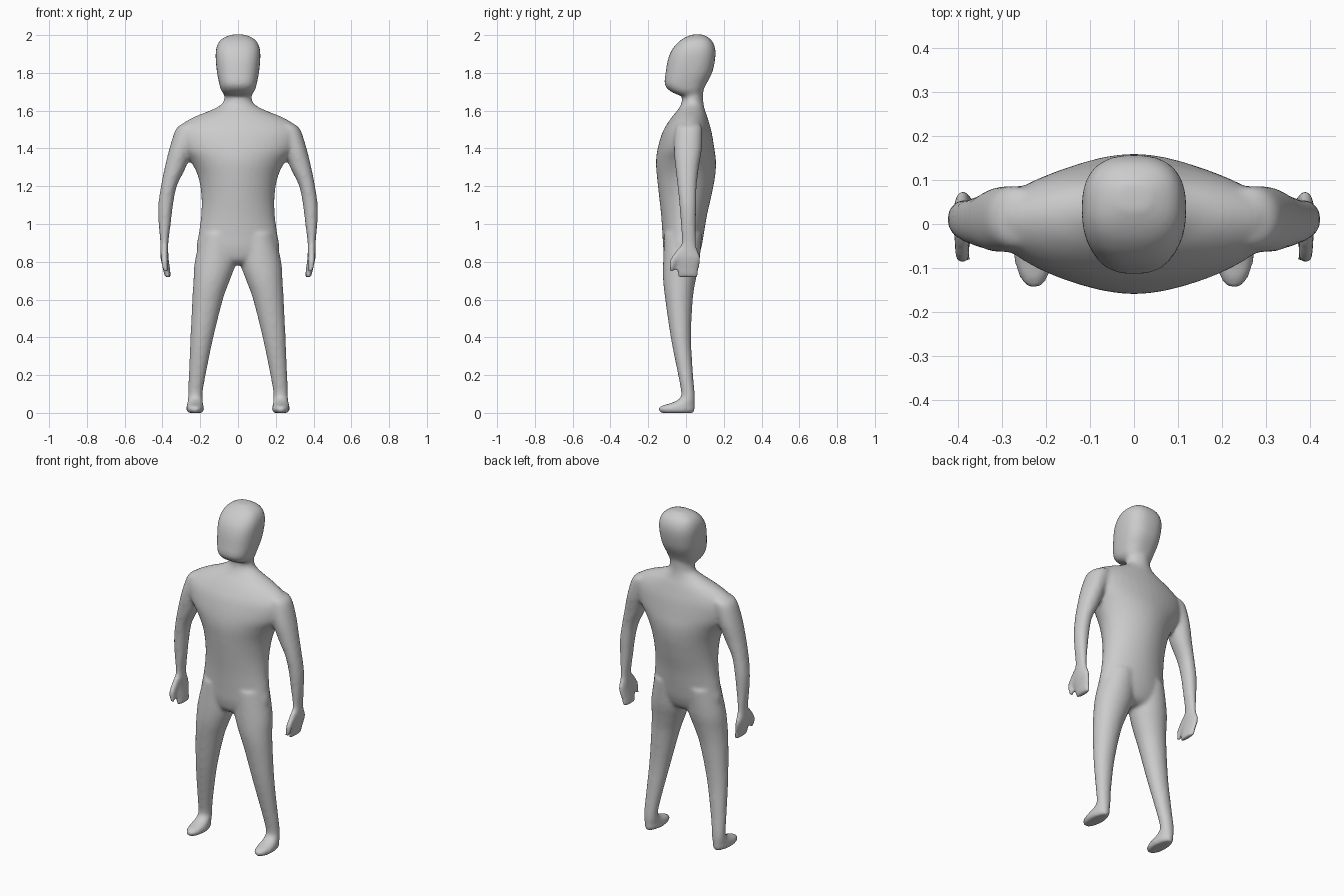
import bpy, bmesh, math

SEG = 40   # points around each ring
SUB = 4    # steps between given rings


def spline(a, b, c, d, t):
    return 0.5 * (2 * b + (c - a) * t + (2 * a - 5 * b + 4 * c - d) * t * t
                  + (3 * b - a - 3 * c + d) * t ** 3)


def loft(bm, rings, power=2.0, side=1):
    """Closed shell through level rings (z, centre x, centre y, half x, half y)."""
    pts = [rings[0]] + rings + [rings[-1]]
    full = []
    for i in range(1, len(pts) - 2):
        for s in range(SUB):
            full.append([spline(*v, s / SUB) for v in zip(*pts[i - 1:i + 3])])
    full.append(rings[-1])
    loops = []
    for z, cx, cy, rx, ry in full:
        loop = []
        for k in range(SEG):
            a = 2 * math.pi * k / SEG
            c, s = math.cos(a), math.sin(a)
            x = math.copysign(abs(c) ** (2 / power), c) * rx
            y = math.copysign(abs(s) ** (2 / power), s) * ry
            loop.append(bm.verts.new((side * cx + x, cy + y, z)))
        loops.append(loop)
    for lo, hi in zip(loops, loops[1:]):
        for k in range(SEG):
            n = (k + 1) % SEG
            bm.faces.new((lo[k], lo[n], hi[n], hi[k]))
    bm.faces.new(loops[0][::-1])
    bm.faces.new(loops[-1])


# Trunk from crotch to neck
trunk = [
    (0.785, 0, -0.025, 0.10, 0.045), (0.81, 0, -0.024, 0.17, 0.08),
    (0.87, 0, -0.02, 0.218, 0.10), (0.95, 0, -0.015, 0.208, 0.11),
    (1.05, 0, -0.01, 0.195, 0.122), (1.15, 0, -0.004, 0.194, 0.139),
    (1.25, 0, 0, 0.211, 0.154), (1.33, 0, 0, 0.25, 0.159),
    (1.40, 0, 0, 0.305, 0.150), (1.48, 0, 0.005, 0.325, 0.132),
    (1.53, 0, 0.012, 0.295, 0.112), (1.57, 0, 0.02, 0.225, 0.092),
    (1.60, 0, 0.027, 0.15, 0.074), (1.63, 0, 0.033, 0.092, 0.061),
    (1.66, 0, 0.035, 0.074, 0.056), (1.72, 0, 0.035, 0.076, 0.056)]

# Head with forward chin
head = [
    (1.682, 0, 0.02, 0.07, 0.06), (1.705, 0, 0.002, 0.088, 0.088),
    (1.74, 0, -0.003, 0.099, 0.110), (1.80, 0, 0.015, 0.111, 0.123),
    (1.87, 0, 0.029, 0.118, 0.125), (1.92, 0, 0.04, 0.117, 0.116),
    (1.96, 0, 0.05, 0.104, 0.094), (1.985, 0, 0.056, 0.078, 0.066),
    (2.003, 0, 0.06, 0.035, 0.03)]

# Leg and foot
leg = [
    (0.95, 0.10, -0.015, 0.095, 0.10), (0.80, 0.120, -0.025, 0.109, 0.096),
    (0.70, 0.140, -0.035, 0.096, 0.086), (0.60, 0.161, -0.037, 0.081, 0.073),
    (0.40, 0.191, -0.027, 0.061, 0.054), (0.20, 0.216, -0.002, 0.045, 0.040),
    (0.11, 0.225, 0.010, 0.039, 0.036), (0.078, 0.226, 0.008, 0.039, 0.040),
    (0.055, 0.227, -0.012, 0.042, 0.060), (0.035, 0.227, -0.045, 0.045, 0.092),
    (0.015, 0.227, -0.05, 0.047, 0.098), (0.0, 0.227, -0.047, 0.038, 0.088)]

# Arm and flat hand
arm = [
    (1.53, 0.25, 0.015, 0.045, 0.06), (1.50, 0.268, 0.014, 0.062, 0.072),
    (1.40, 0.302, 0.010, 0.061, 0.074), (1.30, 0.332, 0.006, 0.056, 0.062),
    (1.20, 0.366, 0.006, 0.042, 0.051), (1.10, 0.383, 0.010, 0.039, 0.045),
    (1.00, 0.388, 0.012, 0.032, 0.040), (0.91, 0.390, 0.015, 0.022, 0.038),
    (0.87, 0.390, 0.012, 0.021, 0.047), (0.82, 0.389, 0.012, 0.021, 0.067),
    (0.77, 0.380, 0.010, 0.019, 0.060), (0.717, 0.371, 0.010, 0.016, 0.052)]

# Thumb
thumb = [
    (0.87, 0.390, -0.022, 0.018, 0.022), (0.81, 0.390, -0.066, 0.019, 0.020),
    (0.78, 0.387, -0.074, 0.017, 0.015), (0.747, 0.383, -0.077, 0.014, 0.013)]

bm = bmesh.new()
loft(bm, trunk, 1.9)
loft(bm, head, 2.5)
for side in (1, -1):
    loft(bm, leg, 2.0, side)
    loft(bm, arm, 2.1, side)
    loft(bm, thumb, 2.0, side)
bmesh.ops.recalc_face_normals(bm, faces=bm.faces)

mesh = bpy.data.meshes.new("body")
bm.to_mesh(mesh)
bm.free()
body = bpy.data.objects.new("body", mesh)
bpy.context.collection.objects.link(body)

grey = bpy.data.materials.new("plain grey")
grey.diffuse_color = (0.6, 0.6, 0.6, 1)
mesh.materials.append(grey)

# Fuse the parts into one skin and soften the joins
fuse = body.modifiers.new("fuse", 'REMESH')
fuse.mode = 'VOXEL'
fuse.voxel_size = 0.01
fuse.use_smooth_shade = True
soften = body.modifiers.new("soften", 'SMOOTH')
soften.factor = 0.5
soften.iterations = 9
